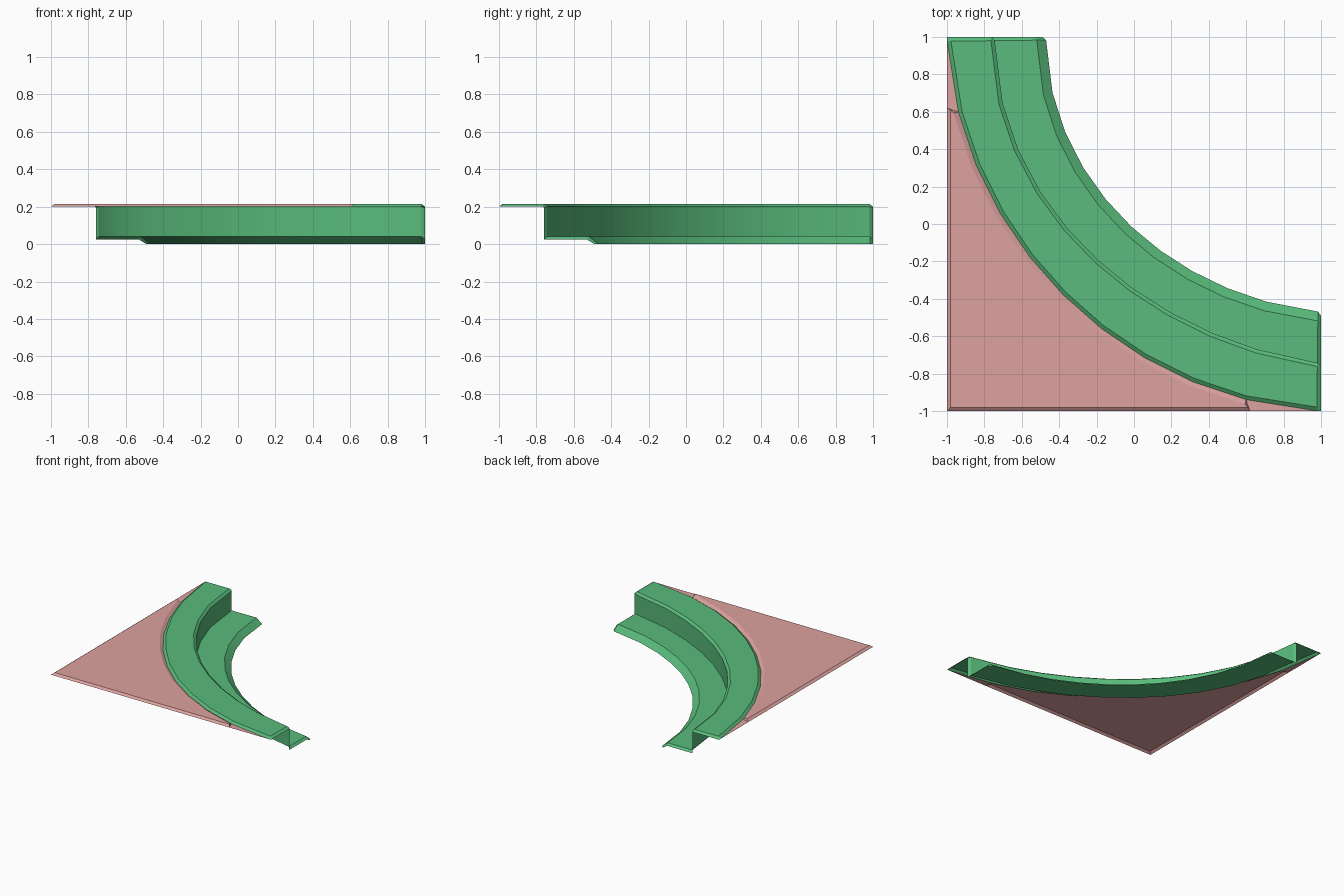
import bpy, bmesh
from math import sin, cos, radians

if "Cube" in bpy.data.objects:
    bpy.data.objects.remove(bpy.data.objects["Cube"])

# Sweep stations around the corner centre (1, 1)
INNER = [11.7, 20.4, 28.8, 37, 45, 53, 61.2, 69.6, 78.3]
EDGE = 0.65
ANGLES = [0, EDGE] + INNER + [90 - EDGE, 90]


def point(radius, deg, z, dent, skew):
    """Point on the slightly flattened quarter arc."""
    t = radians(deg)
    r = radius - dent * sin(2 * t) * (deg / 45 if skew else 1)
    return (1 - r * cos(t), 1 - r * sin(t), z)


def finish(name, bm, color):
    bm.normal_update()
    if sum(f.normal.z * f.calc_area() for f in bm.faces) < 0:
        bmesh.ops.reverse_faces(bm, faces=bm.faces[:])
    me = bpy.data.meshes.new(name)
    bm.to_mesh(me)
    bm.free()
    mat = bpy.data.materials.new(name + "_colour")
    mat.diffuse_color = color
    mat.use_nodes = True
    mat.node_tree.nodes["Principled BSDF"].inputs["Base Color"].default_value = mat.diffuse_color
    me.materials.append(mat)
    ob = bpy.data.objects.new(name, me)
    bpy.context.collection.objects.link(ob)
    bpy.ops.object.select_all(action='DESELECT')
    ob.select_set(True)
    bpy.context.view_layer.objects.active = ob
    bpy.ops.object.shade_smooth_by_angle(angle=radians(25))
    return ob


# Green bank: open stepped profile (radius, z, dent, skewed) swept round the corner
MAIN = [(2.0, .20, .05, 0), (1.98, .215, .05, 0), (1.765, .215, .058, 1),
        (1.745, .20, .058, 1), (1.745, .04, .058, 1), (1.52, .04, .036, 1),
        (1.47, 0, .036, 1)]
# End profile: sunk slightly so both ends are chamfered
END = [(2.0, .20), (1.98, .20), (1.765, .20), (1.76, .195), (1.76, .025),
       (1.53, .025), (1.49, 0)]

bm = bmesh.new()
rows = []
for a in ANGLES:
    row = []
    for (r, z, d, s), (er, ez) in zip(MAIN, END):
        if a in (0, 90):
            r, z = er, ez
        row.append(bm.verts.new(point(r, a, z, d, s)))
    rows.append(row)
for r0, r1 in zip(rows, rows[1:]):
    for i in range(len(MAIN) - 1):
        bm.faces.new((r0[i], r0[i + 1], r1[i + 1], r1[i]))
finish("curved_bank", bm, (0.10, 0.50, 0.20, 1))

# Pink corner plate: raised panel with a bevelled border and flat pointed tips
bm = bmesh.new()
V = bm.verts.new
base = [V(point(2.0, a, .20, .05, 0)) for a in ANGLES]
top = [V(point(2.025, a, .215, .05, 0)) for a in INNER]
mid = base[2:-2]
corner, corner_top = V((-1, -1, .20)), V((-.98, -.98, .215))
tips = [V((-1, .62, .20)), V((.62, -1, .20))]
tips_top = [V((-.98, .61, .215)), V((.61, -.98, .215))]

for i in range(len(mid) - 1):
    bm.faces.new((mid[i], mid[i + 1], top[i + 1], top[i]))
bm.faces.new(top + [tips_top[1], corner_top, tips_top[0]])
bm.faces.new((tips[0], mid[0], top[0], tips_top[0]))
bm.faces.new((tips[0], tips_top[0], corner_top, corner))
bm.faces.new((base[0], base[1], mid[0], tips[0]))
bm.faces.new((tips[1], tips_top[1], top[-1], mid[-1]))
bm.faces.new((tips[1], corner, corner_top, tips_top[1]))
bm.faces.new((base[-1], tips[1], mid[-1], base[-2]))
bmesh.ops.recalc_face_normals(bm, faces=bm.faces[:])
finish("corner_plate", bm, (0.72, 0.36, 0.35, 1))
